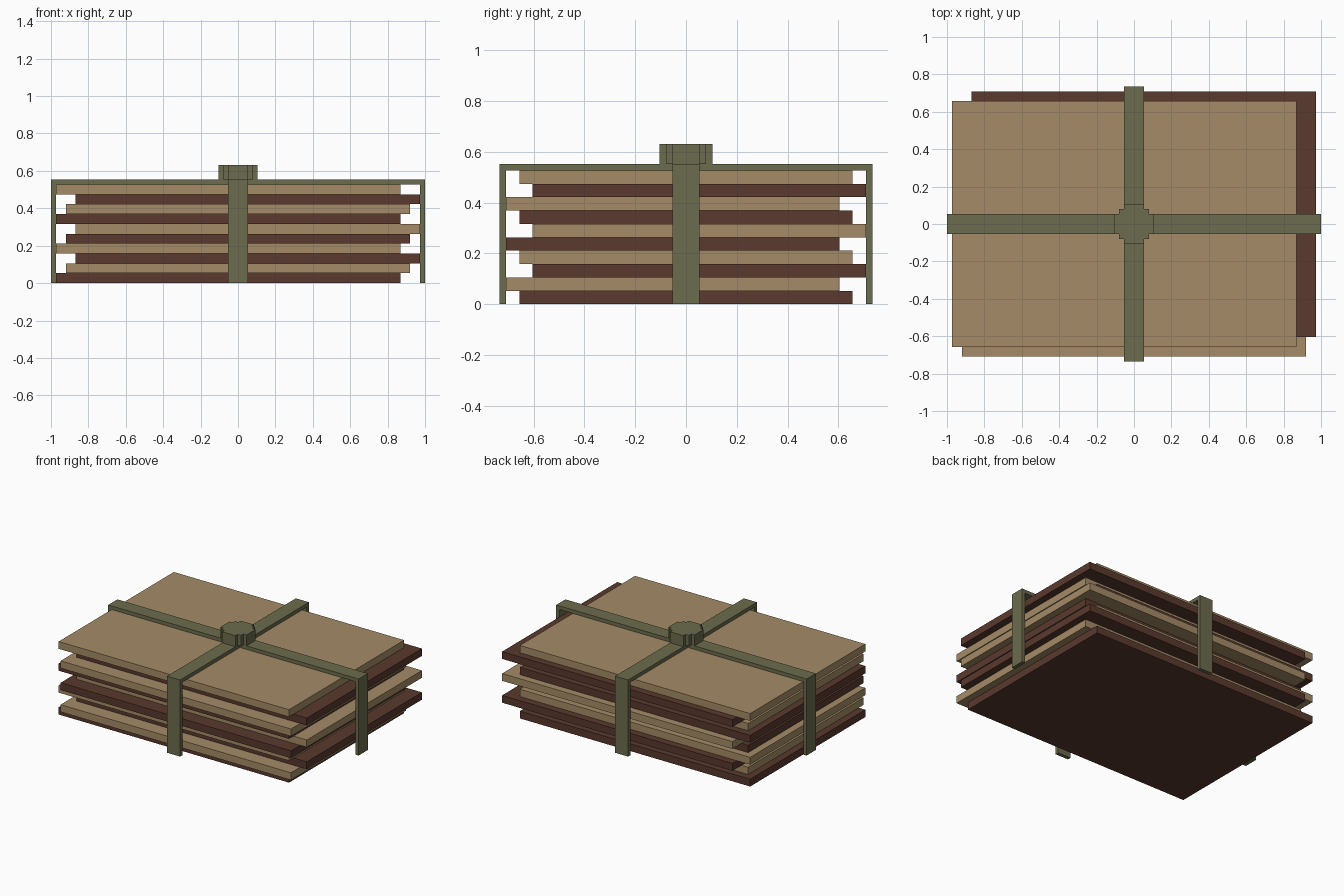
import bpy, bmesh, math
from mathutils import Matrix, Vector

if "Cube" in bpy.data.objects:
    bpy.data.objects.remove(bpy.data.objects["Cube"])


def material(name, rgb):
    m = bpy.data.materials.new(name)
    m.diffuse_color = (*rgb, 1)
    m.use_nodes = True
    m.node_tree.nodes["Principled BSDF"].inputs["Base Color"].default_value = m.diffuse_color
    return m


TAN = material("tan", (0.375, 0.26, 0.135))
BROWN = material("dark brown", (0.10, 0.041, 0.026))
GREEN = material("olive", (0.15, 0.15, 0.077))


def prism(name, points, direction, mat, matrix=Matrix()):
    """Extrude a planar outline along a direction."""
    bm = bmesh.new()
    face = bm.faces.new([bm.verts.new(p) for p in points])
    ext = bmesh.ops.extrude_face_region(bm, geom=[face], use_keep_orig=True)
    moved = [g for g in ext["geom"] if isinstance(g, bmesh.types.BMVert)]
    bmesh.ops.translate(bm, verts=moved, vec=Vector(direction))
    bmesh.ops.recalc_face_normals(bm, faces=bm.faces)
    bm.transform(matrix)
    me = bpy.data.meshes.new(name)
    bm.to_mesh(me)
    bm.free()
    me.materials.append(mat)
    ob = bpy.data.objects.new(name, me)
    bpy.context.collection.objects.link(ob)
    return ob


# Stack of ten sheets, shifted in a repeating pattern of three
T, S = 0.0527, 0.0525          # sheet thickness, sideways shift
HX, HY = 0.92, 0.657           # sheet half sizes
for i in range(10):
    dx = (-S, 0, S)[i % 3]
    dy = (0, -S, S)[i % 3]
    outline = [(dx + sx * HX, dy + sy * HY, i * T)
               for sx, sy in ((-1, -1), (1, -1), (1, 1), (-1, 1))]
    prism(f"sheet_{i + 1}", outline, (0, 0, T), TAN if i % 2 else BROWN)

# Strap: four bent arms running from the centre down each side
W, TOP, TH = 0.0525, 0.553, 0.026
for k, (side, reach) in enumerate((("right", 1.0), ("back", 0.735),
                                   ("left", 1.0), ("front", 0.735))):
    bend = [(W, -W, TOP), (reach, -W, TOP), (reach, -W, 0),
            (reach - TH, -W, 0), (reach - TH, -W, TOP - TH), (W, -W, TOP - TH)]
    prism(f"strap_{side}", bend, (0, 2 * W, 0), GREEN,
          Matrix.Rotation(k * math.pi / 2, 4, 'Z'))

# Knot: stepped round block over the strap crossing
quarter = [(0.105, W), (0.079, W), (0.079, 0.079), (W, 0.079), (W, 0.105)]
knot = []
for k in range(4):
    r = Matrix.Rotation(k * math.pi / 2, 4, 'Z')
    knot += [r @ Vector((x, y, TOP)) for x, y in quarter]
prism("knot", knot, (0, 0, 0.079), GREEN)
